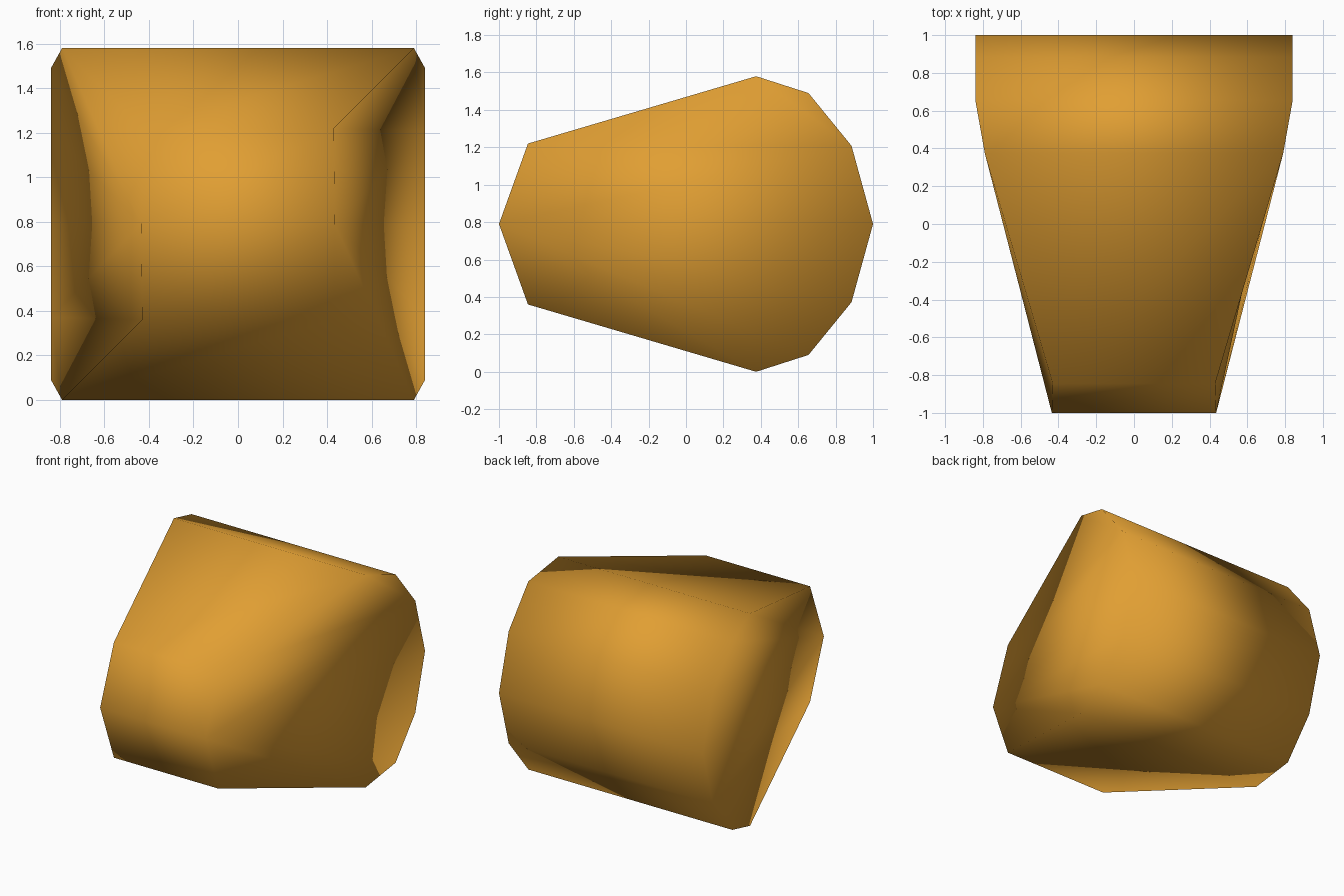
import bpy
import bmesh

cube = bpy.data.objects.get("Cube")
if cube:
    bpy.data.objects.remove(cube, do_unlink=True)

# Single amber colour
amber = bpy.data.materials.new("amber")
amber.use_nodes = True
colour = (0.75, 0.345, 0.033, 1)
amber.diffuse_color = colour
amber.node_tree.nodes["Principled BSDF"].inputs["Base Color"].default_value = colour

# Upper half of the side outline, front to back: half width, y, height above middle
MID = 0.79
upper = [(0.435, -1, 0), (0.43, -0.845, 0.43), (0.79, 0.375, MID),
         (0.84, 0.655, 0.70), (0.84, 0.885, 0.418), (0.84, 1, 0)]
outline = upper + [(w, y, -h) for w, y, h in upper[-2:0:-1]]
count = len(outline)

bm = bmesh.new()
left = [bm.verts.new((w, y, MID + h)) for w, y, h in outline]
right = [bm.verts.new((-w, y, MID + h)) for w, y, h in outline]

# Wrapping band between the two sides
for i in range(count):
    j = (i + 1) % count
    bm.faces.new((left[i], left[j], right[i]))
    bm.faces.new((left[j], right[j], right[i]))

# Creased side caps: fan from the nose, with a smaller fan at one shoulder;
# the second cap is the first one turned half a turn about the long axis
cap = [(0, 1, 4), (1, 2, 4), (2, 3, 4)] + [(0, i, i + 1) for i in range(4, count - 1)]
for tri in cap:
    bm.faces.new([left[i] for i in tri])
    bm.faces.new([right[-i % count] for i in tri])

bmesh.ops.recalc_face_normals(bm, faces=bm.faces[:])
for face in bm.faces:
    face.smooth = True

mesh = bpy.data.meshes.new("tapered_block")
bm.to_mesh(mesh)
bm.free()
mesh.materials.append(amber)
block = bpy.data.objects.new("tapered_block", mesh)
bpy.context.collection.objects.link(block)
